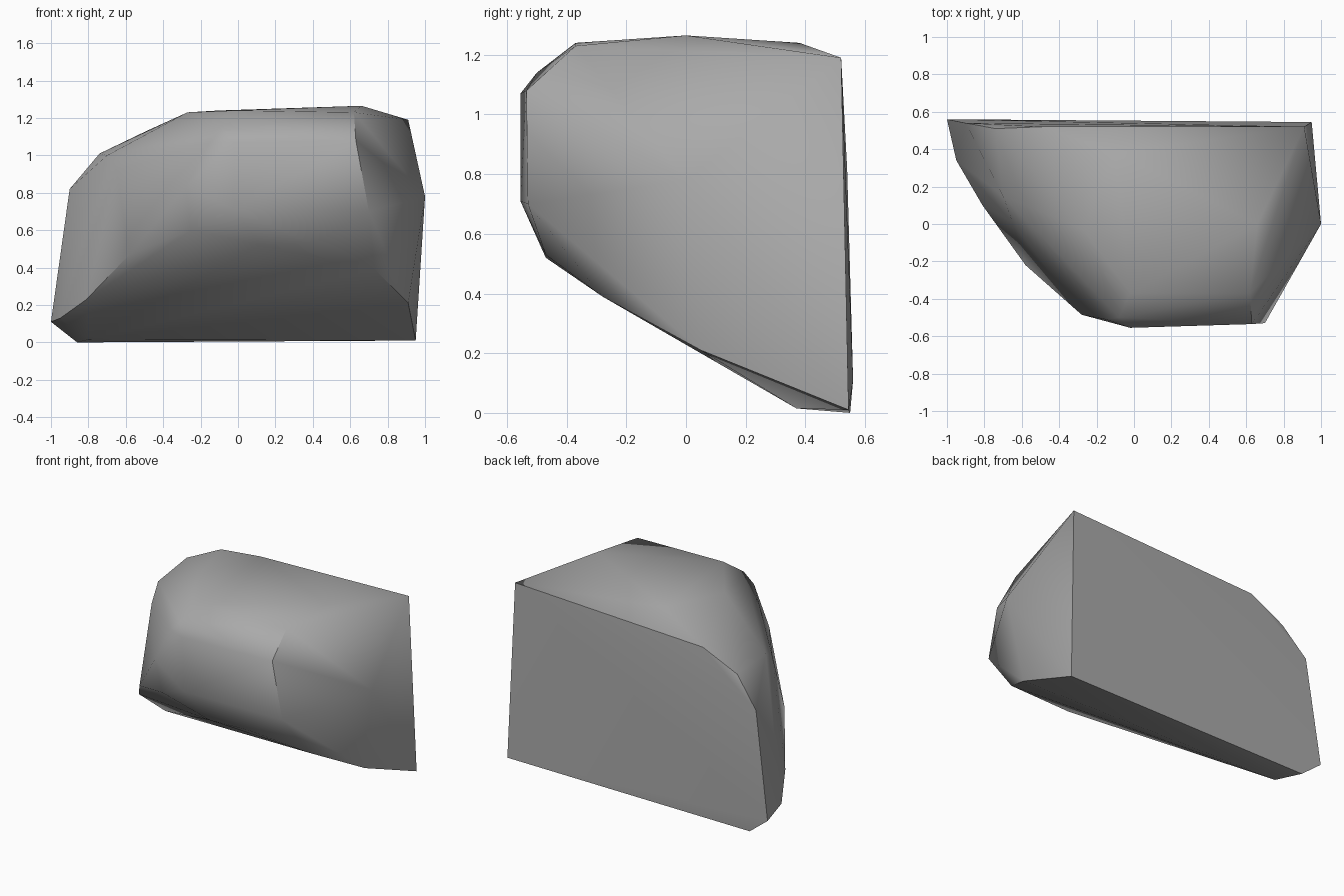
import bpy
import bmesh
import math

# Remove the default object only
default_cube = bpy.data.objects.get("Cube")
if default_cube:
    bpy.data.objects.remove(default_cube, do_unlink=True)


def make_material(name, colour):
    material = bpy.data.materials.new(name)
    material.use_nodes = True
    material.diffuse_color = colour
    shader = material.node_tree.nodes["Principled BSDF"]
    shader.inputs["Base Color"].default_value = colour
    shader.inputs["Roughness"].default_value = 0.9
    return material


def build_boulder(name, corner_groups, material):
    """Wrap a convex stone around its chipped corners."""
    bm = bmesh.new()
    for corners in corner_groups:
        for corner in corners:
            bm.verts.new(corner)
    hull = bmesh.ops.convex_hull(bm, input=bm.verts[:])
    unused = [v for v in hull["geom_interior"] if isinstance(v, bmesh.types.BMVert)]
    bmesh.ops.delete(bm, geom=unused, context="VERTS")
    # Merge triangles that lie on the same cut of stone
    bmesh.ops.dissolve_limit(bm, angle_limit=math.radians(2),
                             verts=bm.verts[:], edges=bm.edges[:])
    bmesh.ops.recalc_face_normals(bm, faces=bm.faces[:])
    mesh = bpy.data.meshes.new(name)
    bm.to_mesh(mesh)
    bm.free()
    mesh.materials.append(material)
    boulder = bpy.data.objects.new(name, mesh)
    bpy.context.collection.objects.link(boulder)
    return boulder


# Flat back cut
back_cut = [(.91, .52, 1.19), (.95, .545, .01), (-.86, .55, 0), (-1, .56, .11),
            (-.9, .54, .82), (-.74, .51, 1.01), (-.49, .52, 1.13)]
# Gently crowned top
crown = [(.66, 0, 1.265), (-.1, .38, 1.24), (-.27, -.03, 1.23),
         (-.02, -.37, 1.24), (.62, -.37, 1.23)]
# Steep front band
front_band = [(.63, -.535, 1.08), (-.02, -.555, 1.07), (-.15, -.51, 1.07),
              (-.08, -.5, 1.14), (.7, -.53, .7), (-.02, -.555, .71),
              (-.28, -.485, .83)]
# Peaked side facing +x
peaked_side = [(1, 0, .78), (.91, .05, .21), (.73, -.28, .39)]
# Undercut rim along the base and the rounded -x flank
undercut = [(.4, -.47, .53), (.12, -.47, .52), (-.25, -.45, .6),
            (-.58, -.22, .47), (-.81, .1, .23), (-.95, .34, .13),
            (-.8, .37, .015)]
shoulder = [(-.65, .01, .92), (-.7, .15, 1)]

stone = make_material("grey stone", (.4, .4, .4, 1))
boulder = build_boulder(
    "boulder",
    [back_cut, crown, front_band, peaked_side, undercut, shoulder],
    stone)

# Soft facets with the strongest breaks kept sharp
bpy.ops.object.select_all(action="DESELECT")
boulder.select_set(True)
bpy.context.view_layer.objects.active = boulder
bpy.ops.object.shade_smooth_by_angle(angle=math.radians(40))
